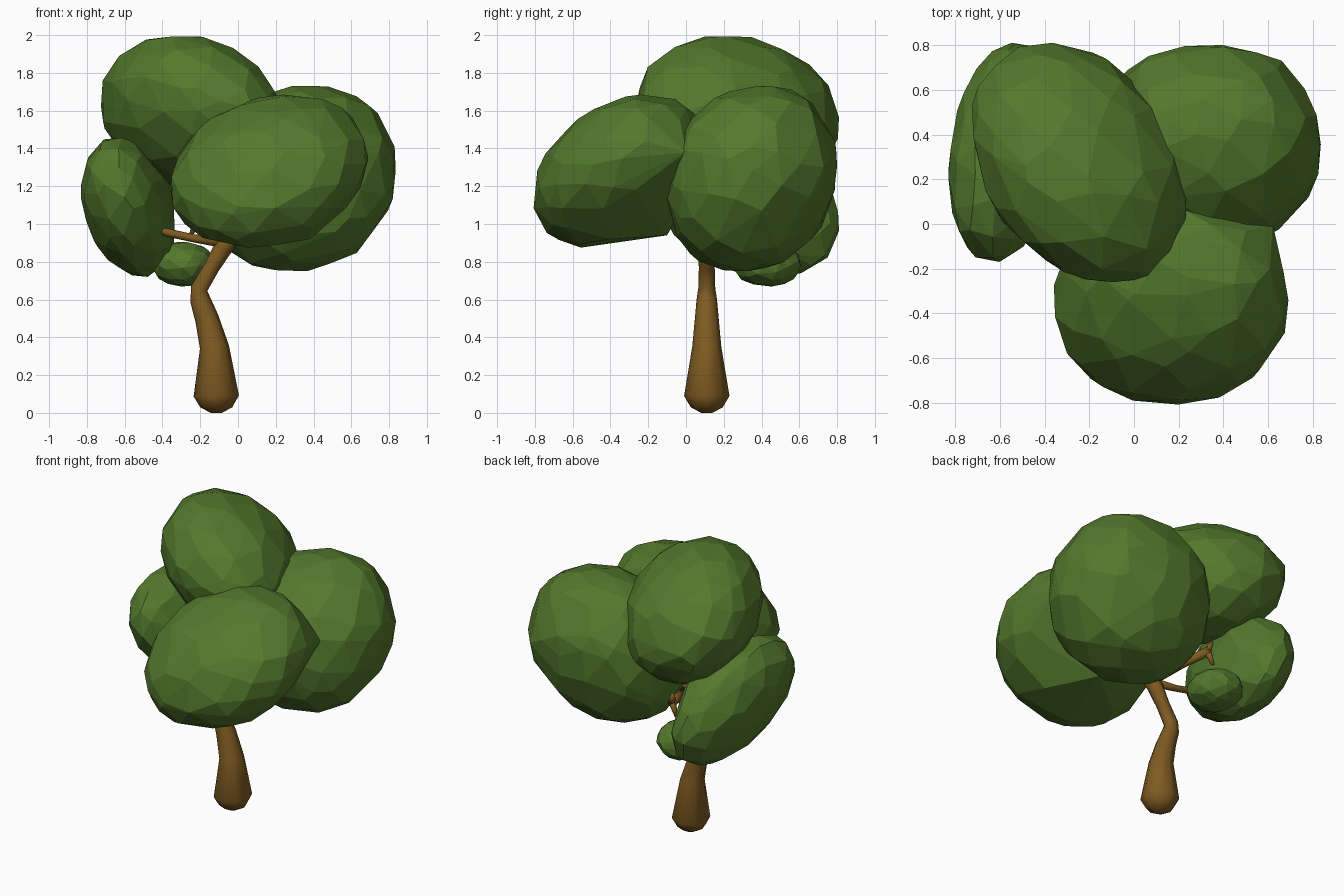
import bpy, bmesh, math, random
from mathutils import Vector, Matrix

if "Cube" in bpy.data.objects:
    bpy.data.objects.remove(bpy.data.objects["Cube"])

random.seed(4)


def material(name, rgb):
    m = bpy.data.materials.new(name)
    m.diffuse_color = (*rgb, 1)
    m.use_nodes = True
    m.node_tree.nodes["Principled BSDF"].inputs["Base Color"].default_value = m.diffuse_color
    return m


LEAF = material("leaf green", (0.088, 0.192, 0.026))
BARK = material("bark brown", (0.212, 0.105, 0.016))


def finish(bm, name, mat, smooth):
    bmesh.ops.recalc_face_normals(bm, faces=bm.faces)
    me = bpy.data.meshes.new(name)
    bm.to_mesh(me)
    bm.free()
    me.materials.append(mat)
    for p in me.polygons:
        p.use_smooth = smooth
    ob = bpy.data.objects.new(name, me)
    bpy.context.collection.objects.link(ob)
    return ob


def foliage(name, centre, radii, lean, boxy, count, bumps=()):
    """Faceted slanted ellipsoid: half sizes, xy/xz/yz lean, boxiness (2 = round), corner points."""
    xy, xz, yz = lean
    a = math.sqrt(1 - xy * xy)
    b = (yz - xy * xz) / a
    c = math.sqrt(1 - xz * xz - b * b)
    shape = Matrix(((1, 0, 0), (xy, a, 0), (xz, b, c)))
    bm = bmesh.new()
    for i in range(count):
        z = 1 - (2 * i + 1) / count
        t = i * math.pi * (3 - math.sqrt(5))
        r = math.sqrt(1 - z * z)
        u = Vector((r * math.cos(t), r * math.sin(t), z))
        u += Vector([random.uniform(-0.12, 0.12) for _ in range(3)])
        q = shape @ u.normalized() * 1.012
        q *= q.length / sum(abs(k) ** boxy for k in q) ** (1 / boxy)
        bm.verts.new([o + s * max(-1, min(1, k)) for o, s, k in zip(centre, radii, q)])
    for p in bumps:
        bm.verts.new(p)
    res = bmesh.ops.convex_hull(bm, input=bm.verts)
    inside = [v for v in res["geom_interior"] if isinstance(v, bmesh.types.BMVert)]
    bmesh.ops.delete(bm, geom=inside, context='VERTS')
    bmesh.ops.dissolve_limit(bm, angle_limit=math.radians(6),
                             verts=bm.verts, edges=bm.edges)
    return finish(bm, name, LEAF, False)


def limb(name, path, sides=8):
    """Tapered tube through (x, y, z, radius) points."""
    pts = [Vector(p[:3]) for p in path]
    bm = bmesh.new()
    rings = []
    for i, p in enumerate(path):
        d = (pts[min(i + 1, len(pts) - 1)] - pts[max(i - 1, 0)]).normalized()
        side = Vector((0, 1, 0)) if abs(d.y) < 0.8 else Vector((0, 0, 1))
        u = side.cross(d).normalized()
        v = d.cross(u)
        rings.append([bm.verts.new(pts[i] + p[3] * (
            u * math.cos(2 * math.pi * k / sides) + v * math.sin(2 * math.pi * k / sides)))
            for k in range(sides)])
    for lo, hi in zip(rings, rings[1:]):
        for k in range(sides):
            j = (k + 1) % sides
            bm.faces.new((lo[k], lo[j], hi[j], hi[k]))
    bm.faces.new(rings[0])
    bm.faces.new(rings[-1])
    return finish(bm, name, BARK, True)


# leaf clumps
foliage("top_foliage", (-0.245, 0.275, 1.59), (0.485, 0.535, 0.41), (-0.28, -0.14, -0.13), 2.0, 100,
        [(0.08, -0.24, 1.6), (0.21, 0.03, 1.52)])
foliage("right_foliage", (0.33, 0.35, 1.24), (0.505, 0.45, 0.49), (-0.02, 0.08, 0.12), 2.15, 100,
        [(0.66, 0.73, 1.3)])
foliage("front_foliage", (0.165, -0.355, 1.28), (0.525, 0.455, 0.405), (0.0, 0.2, 0.33), 2.0, 100,
        [(0.62, 0.0, 1.38), (0.2, -0.1, 0.94), (0.38, -0.4, 0.92)])
foliage("left_foliage", (-0.58, 0.32, 1.09), (0.25, 0.49, 0.37), (0.2, -0.26, -0.27), 2.0, 90,
        [(-0.42, 0.5, 1.37), (-0.56, 0.78, 1.15), (-0.6, 0.7, 1.25), (-0.35, 0.5, 1.2)])
foliage("small_foliage", (-0.29, 0.43, 0.787), (0.165, 0.18, 0.118), (0, 0, 0), 2.1, 65)

# crooked trunk with a rounded foot
limb("trunk", [(-0.115, 0.11, 0.0, 0.03), (-0.115, 0.11, 0.03, 0.085),
               (-0.115, 0.11, 0.09, 0.12), (-0.125, 0.11, 0.35, 0.077),
               (-0.165, 0.11, 0.5, 0.063), (-0.2, 0.11, 0.6, 0.054),
               (-0.205, 0.11, 0.66, 0.045), (-0.14, 0.11, 0.77, 0.042),
               (-0.075, 0.11, 0.88, 0.05), (-0.03, 0.09, 0.95, 0.045)])

# branches reaching into the clumps
limb("front_branch", [(-0.05, 0.11, 0.93, 0.035), (0.04, -0.05, 1.02, 0.028),
                      (0.1, -0.2, 1.1, 0.02)])
limb("right_branch", [(-0.06, 0.11, 0.9, 0.04), (0.1, 0.2, 1.0, 0.03),
                      (0.22, 0.28, 1.1, 0.02)])
limb("left_branch", [(-0.06, 0.11, 0.9, 0.03), (-0.24, 0.11, 0.925, 0.021),
                     (-0.375, 0.11, 0.955, 0.022), (-0.42, 0.12, 0.97, 0.012)])
limb("back_branch", [(-0.05, 0.11, 0.92, 0.04), (-0.14, 0.29, 0.98, 0.028),
                     (-0.22, 0.46, 1.03, 0.03)])
# fork at the end of the back branch
limb("upper_twig", [(-0.21, 0.45, 1.02, 0.025), (-0.23, 0.47, 1.09, 0.012)])
limb("lower_twig", [(-0.21, 0.45, 1.03, 0.025), (-0.25, 0.46, 0.94, 0.01)])
